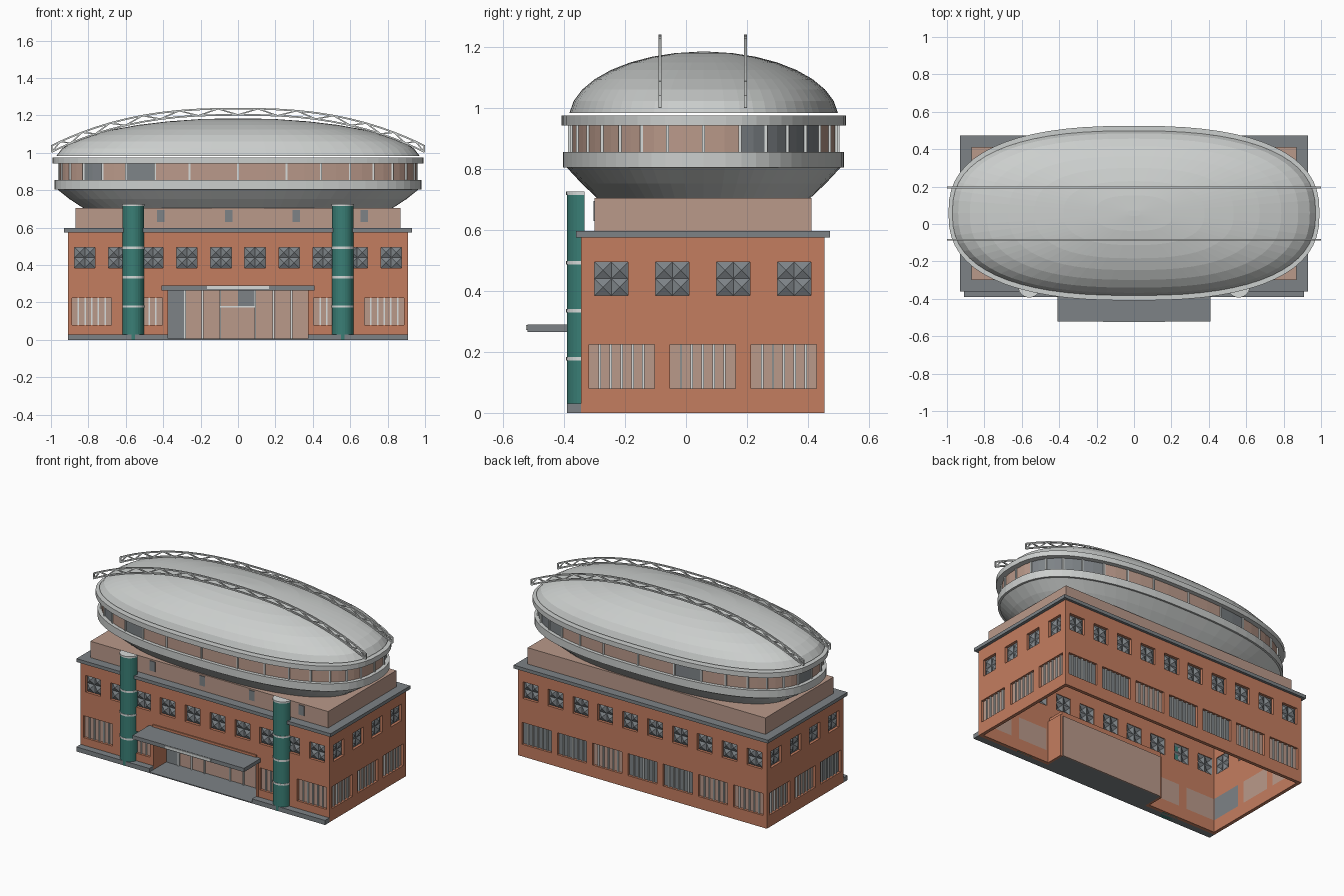
import bpy, bmesh, math, random
from mathutils import Vector, Matrix

if "Cube" in bpy.data.objects:
    bpy.data.objects.remove(bpy.data.objects["Cube"])
random.seed(4)

COL = {"brick": (0.55, 0.205, 0.115), "tan": (0.49, 0.32, 0.255), "slate": (0.205, 0.225, 0.24),
       "teal": (0.042, 0.21, 0.18), "silver": (0.6, 0.62, 0.61), "pale_trim": (0.68, 0.71, 0.7)}
NAMES = list(COL)
MATS = []
for n in NAMES:
    m = bpy.data.materials.new(n)
    m.diffuse_color = (*COL[n], 1)
    m.use_nodes = True
    m.node_tree.nodes["Principled BSDF"].inputs["Base Color"].default_value = m.diffuse_color
    MATS.append(m)
BR, TAN, SL, TE, SI, PA = range(6)


def finish(bm, name):
    me = bpy.data.meshes.new(name)
    bm.to_mesh(me)
    bm.free()
    for m in MATS:
        me.materials.append(m)
    ob = bpy.data.objects.new(name, me)
    bpy.context.collection.objects.link(ob)
    return ob


def box(bm, x0, x1, y0, y1, z0, z1, mat):
    mx = Matrix.Translation(((x0+x1)/2, (y0+y1)/2, (z0+z1)/2)) @ Matrix.Diagonal((abs(x1-x0), abs(y1-y0), z1-z0, 1))
    r = bmesh.ops.create_cube(bm, size=1, matrix=mx)
    for f in {f for v in r["verts"] for f in v.link_faces}:
        f.material_index = mat


def block(name, *args):
    bm = bmesh.new()
    box(bm, *args)
    return finish(bm, name)


class Side:
    """Wall frame: u along the wall, z up, d outward."""
    def __init__(s, name, o, u, n, half, holes):
        s.name, s.o, s.u, s.n, s.half, s.holes = name, Vector((*o, 0)), Vector((*u, 0)), Vector((*n, 0)), half, holes

    def p(s, u, z, d=0):
        return s.o + s.u*u + s.n*d + Vector((0, 0, z))

    def box(s, bm, u0, u1, z0, z1, d0, d1, mat):
        a, b = s.p(u0, z0, d0), s.p(u1, z1, d1)
        box(bm, a.x, b.x, a.y, b.y, z0, z1, mat)


def small(c): return (c-0.055, c+0.055, 0.385, 0.495)
def large(c): return (c-0.107, c+0.107, 0.08, 0.225)


long_small = [small((i-4.5)*0.182) for i in range(10)]
side_small = [small(c) for c in (-0.3, -0.1, 0.1, 0.3)]
side_large = [large(c) for c in (-0.266, 0, 0.266)]
portal = (-0.375, 0.375, 0, 0.265)
sides = [
    Side("front", (0, -0.345), (1, 0), (0, -1), 0.91,
         long_small + [large(c) for c in (-0.782, -0.51, 0.51, 0.782)] + [portal]),
    Side("back", (0, 0.455), (-1, 0), (0, 1), 0.91, long_small + [large((i-3)*0.258) for i in range(7)]),
    Side("right", (0.91, 0.055), (0, 1), (1, 0), 0.4, side_small + side_large),
    Side("left", (-0.91, 0.055), (0, -1), (-1, 0), 0.4, side_small + side_large)]

for s in sides:
    # brick wall: grid with the openings left out
    bm = bmesh.new()
    us = sorted({-s.half, s.half} | {h[k] for h in s.holes for k in (0, 1)})
    zs = sorted({0, 0.58} | {h[k] for h in s.holes for k in (2, 3)})
    for u0, u1 in zip(us, us[1:]):
        for z0, z1 in zip(zs, zs[1:]):
            um, zm = (u0+u1)/2, (z0+z1)/2
            if any(h[0] < um < h[1] and h[2] < zm < h[3] for h in s.holes):
                continue
            bm.faces.new([bm.verts.new(s.p(*q)) for q in ((u0, z0), (u1, z0), (u1, z1), (u0, z1))])
    bmesh.ops.remove_doubles(bm, verts=bm.verts, dist=1e-5)
    ob = finish(bm, s.name + "_wall")
    md = ob.modifiers.new("thickness", "SOLIDIFY")
    md.thickness, md.offset = 0.022, -1
    # windows
    bm = bmesh.new()
    for h in s.holes:
        u0, u1, z0, z1 = h
        if h == portal:
            continue
        if z0 > 0.3:   # four small pyramids in each upper window
            w = (u1-u0)/2
            for i in (0, 1):
                for j in (0, 1):
                    a, b = u0+i*w, z0+j*w
                    ring = [bm.verts.new(s.p(x, z, -0.018)) for x, z in ((a, b), (a+w, b), (a+w, b+w), (a, b+w))]
                    tip = bm.verts.new(s.p((u0+u1)/2 + (i-0.5)*w, b+w/2, -0.004))
                    for k in range(4):
                        bm.faces.new((ring[k], ring[(k+1) % 4], tip)).material_index = SL
        else:          # pane with upright bars
            odd = s.name != "front" and s.name != "right" and random.random() < 0.35
            s.box(bm, u0, u1, z0, z1, -0.022, -0.016, SL if odd else TAN)
            for k in range(1, 6):
                c = u0 + (u1-u0)*k/6
                s.box(bm, c-0.004, c+0.004, z0, z1, -0.017, -0.008, PA)
    finish(bm, s.name + "_windows")

# plinth, cornice, upper storey
bm = bmesh.new()
for sx in (-1, 1):
    box(bm, sx*0.375, sx*0.91, -0.39, -0.345, 0, 0.03, SL)
finish(bm, "front_plinth")
block("cornice", -0.93, 0.93, -0.36, 0.472, 0.575, 0.597, SL)
block("upper_storey", -0.87, 0.87, -0.3, 0.412, 0.597, 0.705, TAN)
bm = bmesh.new()
for x in (-0.413, -0.05, 0.312, 0.675):
    box(bm, x-0.02, x+0.02, -0.304, -0.3, 0.63, 0.695, SL)
finish(bm, "upper_storey_slits")

# recessed entrance
bm = bmesh.new()
YB = -0.21
box(bm, -0.375, 0.375, -0.39, YB, 0, 0.006, SL)
for sx in (-1, 1):
    box(bm, sx*0.375, sx*0.39, -0.346, YB, 0, 0.28, BR)
box(bm, -0.38, 0.38, -0.352, YB, 0.265, 0.305, BR)
finish(bm, "entrance_recess")
bm = bmesh.new()
box(bm, -0.375, 0.375, YB, YB+0.008, 0, 0.27, TAN)
box(bm, -0.375, -0.285, YB-0.004, YB, 0.006, 0.265, SL)
box(bm, 0, 0.088, YB-0.004, YB, 0.175, 0.265, SL)
for x in (-0.283, -0.19, -0.095, 0.092, 0.19, 0.287):
    box(bm, x-0.005, x+0.005, YB-0.009, YB, 0.006, 0.265, PA)
box(bm, -0.095, 0.092, YB-0.008, YB, 0.172, 0.18, PA)
finish(bm, "entrance_doors")
block("canopy", -0.408, 0.408, -0.52, -0.34, 0.265, 0.29, SL)
block("canopy_strip", -0.165, 0.165, -0.525, -0.518, 0.272, 0.288, PA)


# half-round front towers with pale bands
def half_drum(bm, cx, r, z0, z1, mat):
    pts = [(cx + r*math.cos(math.pi*(1+i/14)), -0.333 + r*math.sin(math.pi*(1+i/14))) for i in range(15)]
    lo, hi = ([bm.verts.new((x, y, z)) for x, y in pts] for z in (z0, z1))
    fs = [bm.faces.new(lo[::-1]), bm.faces.new(hi)]
    for i in range(15):
        j = (i+1) % 15
        fs.append(bm.faces.new((lo[i], lo[j], hi[j], hi[i])))
    for f in fs:
        f.material_index = mat


for sx, nm in ((-1, "left"), (1, "right")):
    bm = bmesh.new()
    half_drum(bm, sx*0.56, 0.058, 0.0, 0.718, TE)
    for z in (0.178, 0.335, 0.492):
        half_drum(bm, sx*0.56, 0.06, z-0.006, z+0.006, PA)
    half_drum(bm, sx*0.56, 0.06, 0.715, 0.726, PA)
    finish(bm, nm + "_tower")

# rounded-oval roof pod
SEG = 64


def oval(hx, hy, i):
    c, s = math.cos(2*math.pi*i/SEG), math.sin(2*math.pi*i/SEG)
    return (math.copysign(abs(c)**0.8, c)*hx, 0.058 + math.copysign(abs(s)**0.8, s)*hy)


def loft(name, rings, rule):
    bm = bmesh.new()
    vs = [[bm.verts.new((*oval(hx, hy, i), z)) for i in range(SEG)] for hx, hy, z in rings]
    for a, b in zip(vs, vs[1:]):
        for i in range(SEG):
            j = (i+1) % SEG
            bm.faces.new((a[i], a[j], b[j], b[i])).material_index = rule(i)
    bm.faces.new(vs[0][::-1]).material_index = SI
    bm.faces.new(vs[-1]).material_index = SI
    return finish(bm, name)


grey = {i for i in range(SEG//2) if random.random() < 0.28}
loft("pod_bowl", [(0.82, 0.345, 0.7), (0.9, 0.4, 0.752), (0.97, 0.452, 0.808)], lambda i: SI)
loft("lower_ring", [(0.98, 0.461, 0.805), (0.98, 0.461, 0.855)], lambda i: SI)
loft("window_band", [(0.955, 0.438, 0.855), (0.955, 0.438, 0.945)], lambda i: SL if i//2 in grey else TAN)
loft("upper_ring", [(0.992, 0.467, 0.943), (0.992, 0.467, 0.976)], lambda i: SI)
dome = []
for k in range(9):
    t = math.radians(5 + 83*k/8)
    dome.append((0.975*math.cos(t), 0.442*math.cos(t), 0.965 + 0.22*math.sin(t)))
loft("dome", dome, lambda i: SI)


def bar(bm, p, q, r, mat):
    p, q = Vector(p), Vector(q)
    d = q - p
    mx = Matrix.Translation((p+q)/2) @ d.to_track_quat("Z", "Y").to_matrix().to_4x4() @ Matrix.Diagonal((2*r, 2*r, d.length+r, 1))
    res = bmesh.ops.create_cube(bm, size=1, matrix=mx)
    for f in {f for v in res["verts"] for f in v.link_faces}:
        f.material_index = mat


bm = bmesh.new()
for i in range(0, SEG, 2):
    x, y = oval(0.957, 0.44, i)
    bar(bm, (x, y, 0.855), (x, y, 0.943), 0.005, PA)
finish(bm, "band_mullions")

# arched roof trusses
N = 24
for y, nm in ((-0.085, "front_truss"), (0.195, "rear_truss")):
    bm = bmesh.new()
    xs = [-0.995*math.cos(math.pi*(0.5*i/N + 0.0)*2) * 0.5 - 0.0 + 0.4975*(2*i/N-1) for i in range(N+1)]
    top = [(x, y, 1.236 - 0.2*abs(x)**2.5) for x in xs]
    low = [(x, y, 1.203 - 0.2*abs(x)**2.5) for x in xs]
    for i in range(N):
        bar(bm, top[i], top[i+1], 0.0045, SI)
        bar(bm, low[i], low[i+1], 0.0045, SI)
        a, b = (top, low) if i % 2 else (low, top)
        bar(bm, a[i], b[i+1], 0.0035, SI)
    for e in (0, N):
        bar(bm, top[e], low[e], 0.0045, SI)
    finish(bm, nm)
